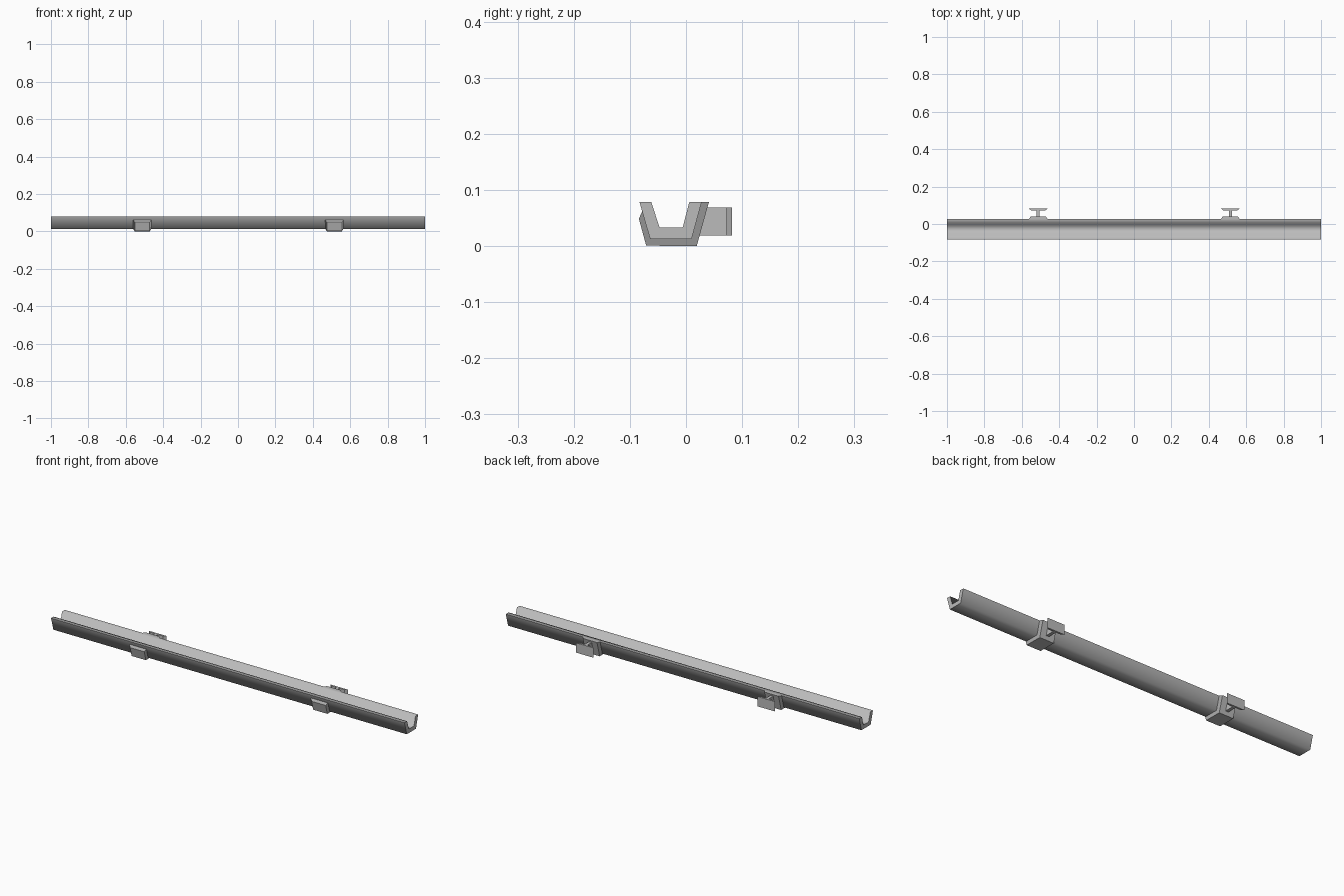
import bpy, bmesh, math

cube = bpy.data.objects.get("Cube")
if cube:
    bpy.data.objects.remove(cube, do_unlink=True)

metal = bpy.data.materials.new("grey metal")
metal.use_nodes = True
grey = (0.5, 0.5, 0.5, 1)
metal.diffuse_color = grey
metal.node_tree.nodes["Principled BSDF"].inputs["Base Color"].default_value = grey


def loft(name, rings, smooth=False):
    """Join rings of points into a closed solid with capped ends."""
    bm = bmesh.new()
    rows = [[bm.verts.new(p) for p in ring] for ring in rings]
    n = len(rows[0])
    for a, b in zip(rows, rows[1:]):
        for i in range(n):
            j = (i + 1) % n
            bm.faces.new((a[i], a[j], b[j], b[i]))
    bm.faces.new(rows[0])
    bm.faces.new(rows[-1])
    bmesh.ops.recalc_face_normals(bm, faces=bm.faces)
    mesh = bpy.data.meshes.new(name)
    bm.to_mesh(mesh)
    bm.free()
    mesh.materials.append(metal)
    obj = bpy.data.objects.new(name, mesh)
    bpy.context.collection.objects.link(obj)
    if smooth:
        bpy.ops.object.select_all(action='DESELECT')
        obj.select_set(True)
        bpy.context.view_layer.objects.active = obj
        bpy.ops.object.shade_smooth_by_angle(angle=math.radians(80))
    return obj


def across(profile, *xs):
    """Repeat a (y, z) profile at each x."""
    return [[(x, y, z) for y, z in profile] for x in xs]


# Open trough
outer = [(-0.083, 0.079), (-0.064, 0.013), (0.010, 0.013), (0.028, 0.079)]
inner = [(0.006, 0.079), (-0.006, 0.033), (-0.047, 0.033), (-0.062, 0.079)]
loft("trough", across(outer + inner, -1, 1), smooth=True)

# Strap cross-sections: wide against the trough, narrower on the outside
strap_out = [(-0.084, 0.049), (-0.071, 0.001), (0.019, 0.0), (0.041, 0.079)]
strap_in = [(0.026, 0.079), (0.008, 0.015), (-0.062, 0.015), (-0.077, 0.064)]

for side, cx in (("right", -0.512), ("left", 0.515)):
    def ring(half):
        return ([(cx + half * 0.8, y, z) for y, z in strap_out]
                + [(cx + half, y, z) for y, z in strap_in])
    loft(side + "_strap", [ring(-0.05), ring(0.05)])

    # Web and tapered wall plate behind the strap
    def slab(y, half):
        return [(cx + sx * half, y, z) for sx, z in
                ((-1, 0.019), (1, 0.019), (1, 0.069), (-1, 0.069))]
    loft(side + "_web", [slab(0.02, 0.008), slab(0.073, 0.008)])
    loft(side + "_wall_plate", [slab(0.072, 0.036), slab(0.082, 0.05)])
